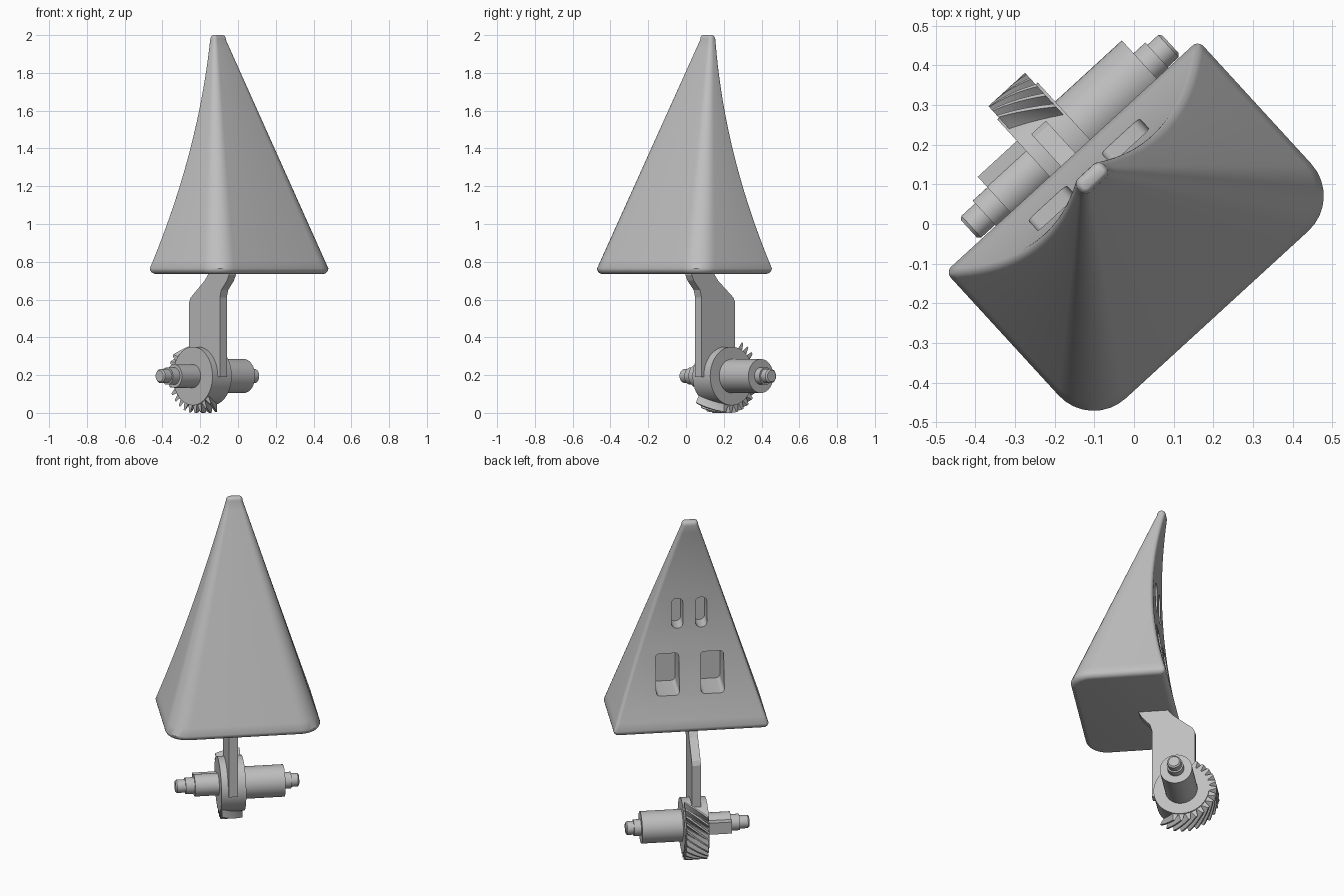
import bpy, bmesh, math
from mathutils import Matrix, Vector

if "Cube" in bpy.data.objects:
    bpy.data.objects.remove(bpy.data.objects["Cube"], do_unlink=True)

TURN = Matrix.Rotation(math.radians(42.5), 4, 'Z')   # whole model is turned about z
AXLE_Y, AXLE_Z = 0.272, 0.195

grey = bpy.data.materials.new("plain grey")
grey.use_nodes = True
GREY = (0.52, 0.52, 0.52, 1)
grey.diffuse_color = GREY
grey.node_tree.nodes["Principled BSDF"].inputs["Base Color"].default_value = GREY


def make(name, bm):
    """Turn a bmesh into a shaded, coloured object."""
    bmesh.ops.recalc_face_normals(bm, faces=bm.faces)
    bm.transform(TURN)
    mesh = bpy.data.meshes.new(name)
    bm.to_mesh(mesh)
    bm.free()
    mesh.materials.append(grey)
    obj = bpy.data.objects.new(name, mesh)
    bpy.context.collection.objects.link(obj)
    return obj


def smooth(obj, angle=32):
    bpy.ops.object.select_all(action='DESELECT')
    obj.select_set(True)
    bpy.context.view_layer.objects.active = obj
    bpy.ops.object.shade_smooth_by_angle(angle=math.radians(angle))


def loft(rings):
    """Skin equal-length rings of points and cap both ends."""
    bm = bmesh.new()
    rows = [[bm.verts.new(p) for p in ring] for ring in rings]
    n = len(rows[0])
    for a, b in zip(rows, rows[1:]):
        for i in range(n):
            j = (i + 1) % n
            bm.faces.new((a[i], a[j], b[j], b[i]))
    bm.faces.new(rows[0])
    bm.faces.new(rows[-1])
    return bm


def mix(a, b, t):
    return a + (b - a) * t


def box(lo, hi):
    bm = bmesh.new()
    bmesh.ops.create_cube(bm, size=1)
    lo, hi = Vector(lo), Vector(hi)
    for v in bm.verts:
        v.co = (lo + hi) / 2 + v.co * (hi - lo)
    return bm


# --- Pyramid body: rounded sections, straight front and sides, hollowed back
def body_ring(z, inset):
    t = min(max((z - 0.765) / 1.21, 0), 1)
    half = mix(0.432, 0.046, t) - inset
    front = mix(-0.31, 0.133, t) + inset
    back = mix(0.232, 0.18, t) - 0.28 * t * (1 - t) - inset
    rf = max(mix(0.12, 0.02, t) - inset, 0.004)
    rb = max(0.02 - inset / 2, 0.004)
    ring = []
    for sx, y, r, start in ((1, back, rb, 0), (-1, back, rb, 90),
                            (-1, front, rf, 180), (1, front, rf, 270)):
        cy = y - r if y == back else y + r
        for k in range(9):
            a = math.radians(start + k * 90 / 8)
            ring.append((sx * (half - r) + r * math.cos(a), cy + r * math.sin(a), z))
    return ring


rings = []
for k in range(6):                                   # bottom fillet
    a = math.radians(k * 18)
    rings.append(body_ring(0.765 - 0.03 * math.cos(a), 0.03 * (1 - math.sin(a))))
rings += [body_ring(mix(0.765, 1.975, k / 28), 0) for k in range(1, 28)]
for k in range(5):                                   # rounded tip
    a = math.radians(k * 20)
    rings.append(body_ring(1.975 + 0.025 * math.sin(a) / math.sin(math.radians(80)),
                           0.016 * (1 - math.cos(a))))
body = make("pyramid_body", loft(rings))


# --- Two pairs of rounded slots cut into the back
def slot_cutter(x, width, z0, z1, depth_y, radius):
    bm = box((x - width / 2, depth_y, z0), (x + width / 2, 0.5, z1))
    edges = [e for e in bm.edges if abs((e.verts[0].co - e.verts[1].co).y) > 0.1]
    bmesh.ops.bevel(bm, geom=edges, offset=radius, segments=5, affect='EDGES', profile=0.5)
    cutter = make("slot_cutter", bm)
    cutter.hide_render = True
    return cutter


bpy.context.view_layer.objects.active = body
for side in (-1, 1):
    for args in ((side * 0.125, 0.13, 0.95, 1.19, -0.01, 0.022),
                 (side * 0.067, 0.064, 1.335, 1.515, 0.04, 0.029)):
        cutter = slot_cutter(*args)
        mod = body.modifiers.new("slot", 'BOOLEAN')
        mod.operation = 'DIFFERENCE'
        mod.solver = 'EXACT'
        mod.object = cutter
        bpy.ops.object.modifier_apply(modifier=mod.name)
        bpy.data.objects.remove(cutter, do_unlink=True)
smooth(body)

# --- Cranked bracket plate carrying the body
PLATE = [(0.03, 0.76), (0.03, 0.73), (0.045, 0.70), (0.09, 0.65), (0.101, 0.61),
         (0.101, 0.19), (0.342, 0.19), (0.342, 0.585), (0.33, 0.61),
         (0.22, 0.70), (0.195, 0.73), (0.195, 0.76)]
make("bracket_plate", loft([[(x, y, z) for y, z in PLATE] for x in (-0.038, 0.012)]))


# --- Turned parts around the axle
def turned(name, profile, sides=40):
    rings = []
    for x, r in profile:
        rings.append([(x, AXLE_Y + r * math.cos(2 * math.pi * k / sides),
                       AXLE_Z + r * math.sin(2 * math.pi * k / sides)) for k in range(sides)])
    smooth(make(name, loft(rings)))


turned("axle", [(-0.315, 0.03), (-0.307, 0.037), (-0.26, 0.037), (-0.26, 0.046),
                (-0.2, 0.046), (-0.2, 0.04), (0.28, 0.04), (0.28, 0.046),
                (0.33, 0.046), (0.33, 0.038), (0.367, 0.038), (0.374, 0.03)])
turned("narrow_sleeve", [(-0.21, 0.062), (0, 0.062)])
turned("wide_sleeve", [(0, 0.09), (0.29, 0.09)])
turned("hub_disc", [(-0.076, 0.155), (0.062, 0.155)], 56)

# --- Key block beside the narrow sleeve
make("key_block", box((-0.21, 0.27, 0.165), (-0.05, 0.354, 0.235)))

# --- Partial helical gear: teeth only along the back and underside
TEETH, TWIST, STEPS = 28, 4.2, 8


def gear_ring(x):
    ring = []
    for k in range(TEETH):
        mid = math.degrees(2 * math.pi * k / TEETH)
        mid = mid - 360 if mid > 180 else mid
        toothed = -118 < mid < 58
        for frac, r in ((-0.42, 0.157), (-0.13, 0.195), (0.13, 0.195), (0.42, 0.157)):
            a = 2 * math.pi * (k + frac) / TEETH + TWIST * x
            r = r if toothed else 0.15
            ring.append((x, AXLE_Y + r * math.cos(a), AXLE_Z + r * math.sin(a)))
    return ring


smooth(make("helical_gear", loft([gear_ring(mix(-0.07, 0.055, k / STEPS))
                                  for k in range(STEPS + 1)])), 25)
